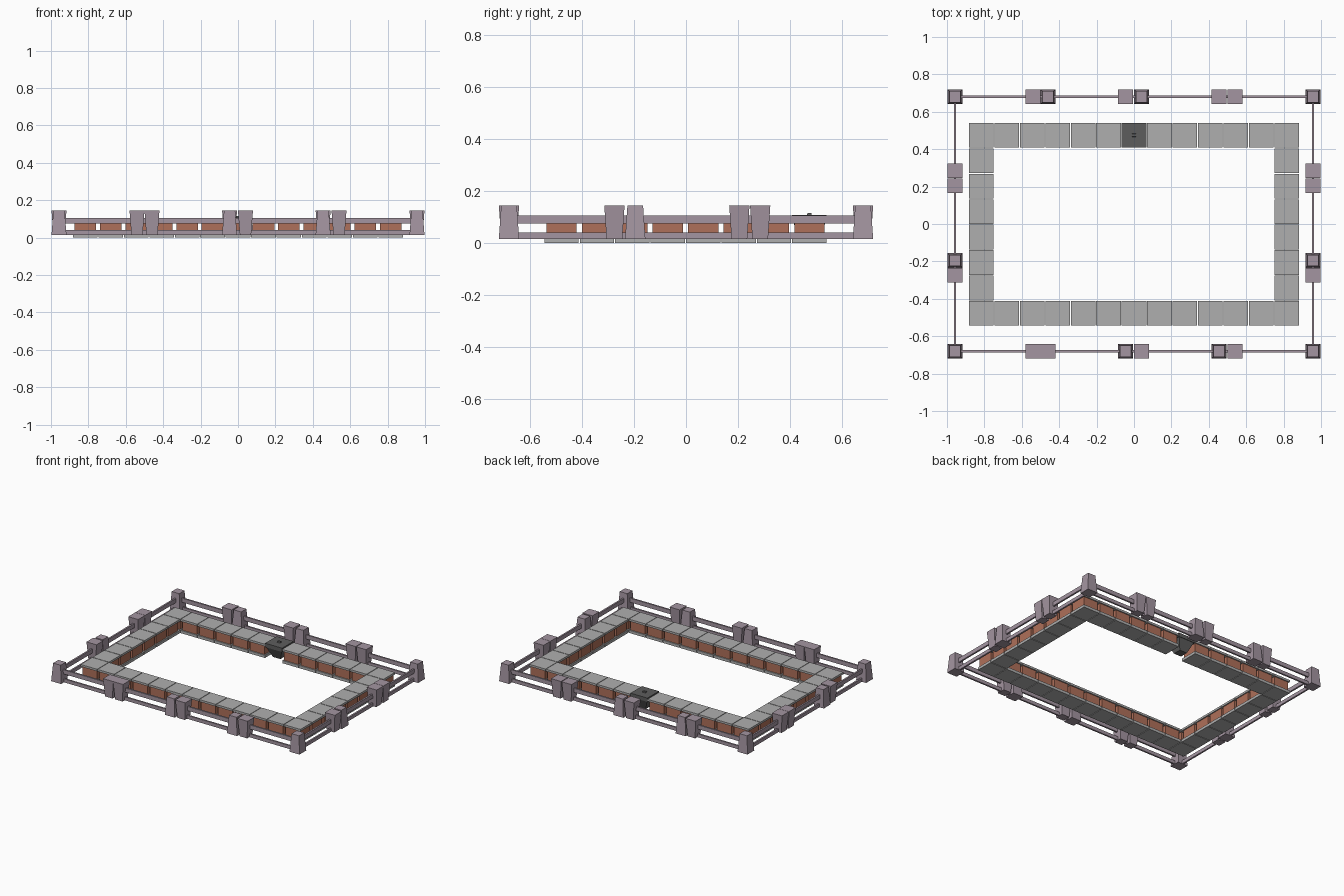
import bpy, bmesh

cube = bpy.data.objects.get("Cube")
if cube:
    bpy.data.objects.remove(cube, do_unlink=True)


def material(name, rgb):
    m = bpy.data.materials.new(name)
    m.use_nodes = True
    m.diffuse_color = (*rgb, 1)
    m.node_tree.nodes["Principled BSDF"].inputs["Base Color"].default_value = (*rgb, 1)
    return m


MAUVE = material("mauve wood", (0.37, 0.30, 0.355))
GREY = material("grey stone", (0.43, 0.43, 0.43))
BRICK = material("brick brown", (0.43, 0.16, 0.10))
DARK = material("dark grey", (0.11, 0.11, 0.11))


def add_frustum(bm, x, y, z0, z1, bottom, top):
    """Four-sided block with separate bottom and top (x, y) sizes."""
    rings = []
    for z, (w, d) in ((z0, bottom), (z1, top)):
        rings.append([bm.verts.new((x + sx * w / 2, y + sy * d / 2, z))
                      for sx, sy in ((-1, -1), (1, -1), (1, 1), (-1, 1))])
    low, high = rings
    bm.faces.new(low[::-1])
    bm.faces.new(high)
    for i in range(4):
        j = (i + 1) % 4
        bm.faces.new((low[i], low[j], high[j], high[i]))


def build(name, mat, blocks):
    bm = bmesh.new()
    for block in blocks:
        add_frustum(bm, *block)
    mesh = bpy.data.meshes.new(name)
    bm.to_mesh(mesh)
    bm.free()
    mesh.materials.append(mat)
    obj = bpy.data.objects.new(name, mesh)
    bpy.context.collection.objects.link(obj)
    return obj


# Ring of wall blocks
STEP = 0.136
cells = []
for col in range(-6, 7):
    for row in range(8):
        if abs(col) == 6 or row in (0, 7):
            cells.append((col * STEP, (row - 3.5) * STEP - 0.002))
gate = (0.0, 3.5 * STEP - 0.002)
cells.remove(gate)

slab = (0.132, 0.132)
core = (0.116, 0.116)
build("wall_base", GREY, [(x, y, 0, 0.02, slab, slab) for x, y in cells])
build("wall_brick", BRICK, [(x, y, 0.02, 0.085, core, core) for x, y in cells])
build("wall_cap", GREY, [(x, y, 0.085, 0.10, slab, slab) for x, y in cells])

# Dark hatch block in the back wall
gx, gy = gate
build("hatch_funnel", DARK, [(gx, gy, 0.005, 0.08, (0.06, 0.06), (0.125, 0.125))])
build("hatch_lid", DARK, [(gx, gy, 0.08, 0.108, (0.136, 0.132), (0.136, 0.132))])
build("hatch_knob", DARK, [(gx, gy, 0.108, 0.116, (0.024, 0.018), (0.02, 0.014))])

# Fence posts: upright ones taper up, inverted ones taper down
FX, FY = 0.957, 0.68
Z0, Z1 = 0.015, 0.145
wide, slim = (0.08, 0.078), (0.06, 0.06)
corners = [(sx * FX, sy * FY) for sx in (-1, 1) for sy in (-1, 1)]
upright = [(-0.045, -FY), (0.455, -FY), (-0.46, FY), (0.04, FY),
           (-FX, -0.195), (FX, -0.195)]
inverted = [(-0.54, -FY), (-0.46, -FY), (0.04, -FY), (0.54, -FY),
            (-0.54, FY), (-0.045, FY), (0.455, FY), (0.54, FY)]
for sx in (-1, 1):
    inverted += [(sx * FX, y) for y in (0.285, 0.205, -0.275)]

build("corner_posts", MAUVE, [(x, y, Z0, Z1, wide, slim) for x, y in corners])
build("upright_posts", MAUVE, [(x, y, Z0, Z1, wide, slim) for x, y in upright])
build("inverted_posts", MAUVE, [(x, y, Z0, Z1, slim, wide) for x, y in inverted])

# Fence rails
for label, z0, z1 in (("lower", 0.015, 0.04), ("upper", 0.075, 0.105)):
    rails = []
    for s in (-1, 1):
        along_x, along_y = (2 * FX + 0.06, 0.012), (0.012, 2 * FY + 0.06)
        rails.append((0, s * FY, z0, z1, along_x, along_x))
        rails.append((s * FX, 0, z0, z1, along_y, along_y))
    build(label + "_rails", MAUVE, rails)
